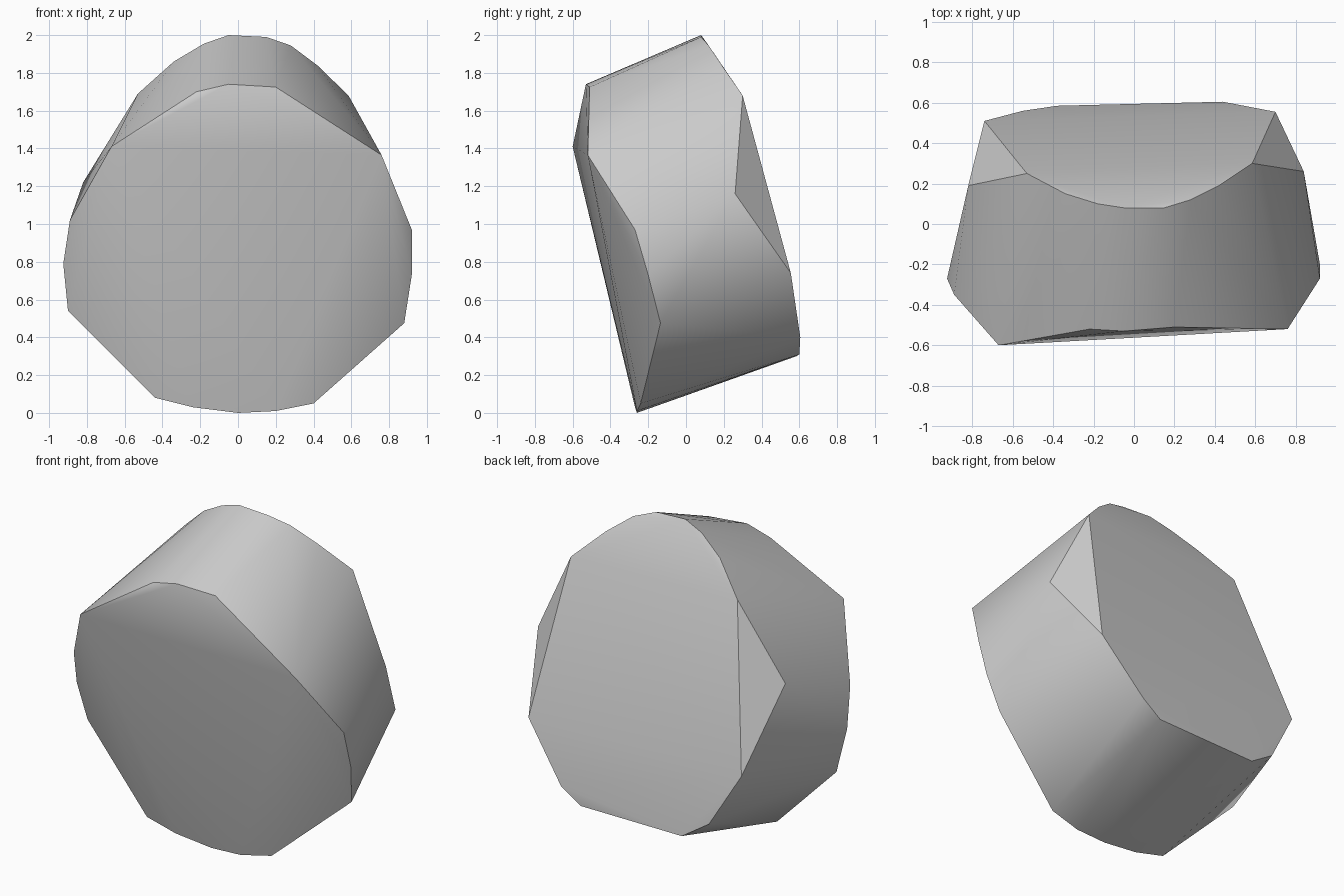
import bpy
import bmesh
import math

# Remove the default cube only
default_cube = bpy.data.objects.get("Cube")
if default_cube:
    bpy.data.objects.remove(default_cube, do_unlink=True)


def make_material(name, color):
    """Plain flat colour for viewport and render."""
    material = bpy.data.materials.new(name)
    material.use_nodes = True
    material.diffuse_color = color
    shader = next(n for n in material.node_tree.nodes if n.type == 'BSDF_PRINCIPLED')
    shader.inputs["Base Color"].default_value = color
    shader.inputs["Roughness"].default_value = 0.8
    return material


def make_hull(name, rims, material, crease_angle):
    """Stretch a tight convex skin over the given rims."""
    bm = bmesh.new()
    for rim in rims:
        for corner in rim:
            bm.verts.new(corner)
    result = bmesh.ops.convex_hull(bm, input=bm.verts[:])
    # Discard corners that ended up inside the skin
    loose = {v for v in result["geom_interior"] + result["geom_unused"]
             if isinstance(v, bmesh.types.BMVert)}
    bmesh.ops.delete(bm, geom=list(loose), context='VERTS')
    bmesh.ops.recalc_face_normals(bm, faces=bm.faces[:])
    mesh = bpy.data.meshes.new(name)
    bm.to_mesh(mesh)
    bm.free()
    mesh.materials.append(material)

    rock = bpy.data.objects.new(name, mesh)
    bpy.context.collection.objects.link(rock)
    bpy.ops.object.select_all(action='DESELECT')
    rock.select_set(True)
    bpy.context.view_layer.objects.active = rock
    bpy.ops.object.shade_smooth_by_angle(angle=math.radians(crease_angle))
    return rock


# Rim of the broad front face, clockwise from the upper right corner
front_rim = [
    (.76, -.52, 1.365), (.92, -.27, .97), (.92, -.2, .73), (.88, -.135, .475),
    (.4, -.24, .05), (.2, -.26, .01), (0, -.26, 0), (-.24, -.27, .03),
    (-.44, -.27, .08), (-.9, -.2, .54), (-.925, -.27, .79), (-.89, -.35, 1.02),
    (-.67, -.6, 1.41), (-.22, -.52, 1.7), (-.05, -.53, 1.74), (.2, -.51, 1.725),
]

# Curved upper rim of the back, left to right
crown_rim = [
    (-.53, .25, 1.69), (-.34, .15, 1.86), (-.18, .1, 1.955), (-.05, .08, 2),
    (.15, .08, 1.99), (.28, .12, 1.945), (.42, .19, 1.84), (.585, .3, 1.68),
]

# Lower rim of the back, including the chipped shoulder on each side
back_rim = [
    (.84, .26, 1.16), (.7, .555, .74), (.44, .605, .4), (.31, .6, .31),
    (-.38, .585, .3), (-.55, .56, .41), (-.74, .51, .74), (-.82, .19, 1.22),
]

stone_gray = make_material("stone gray", (.6, .6, .6, 1))
make_hull("boulder", (front_rim, crown_rim, back_rim), stone_gray, 30)
